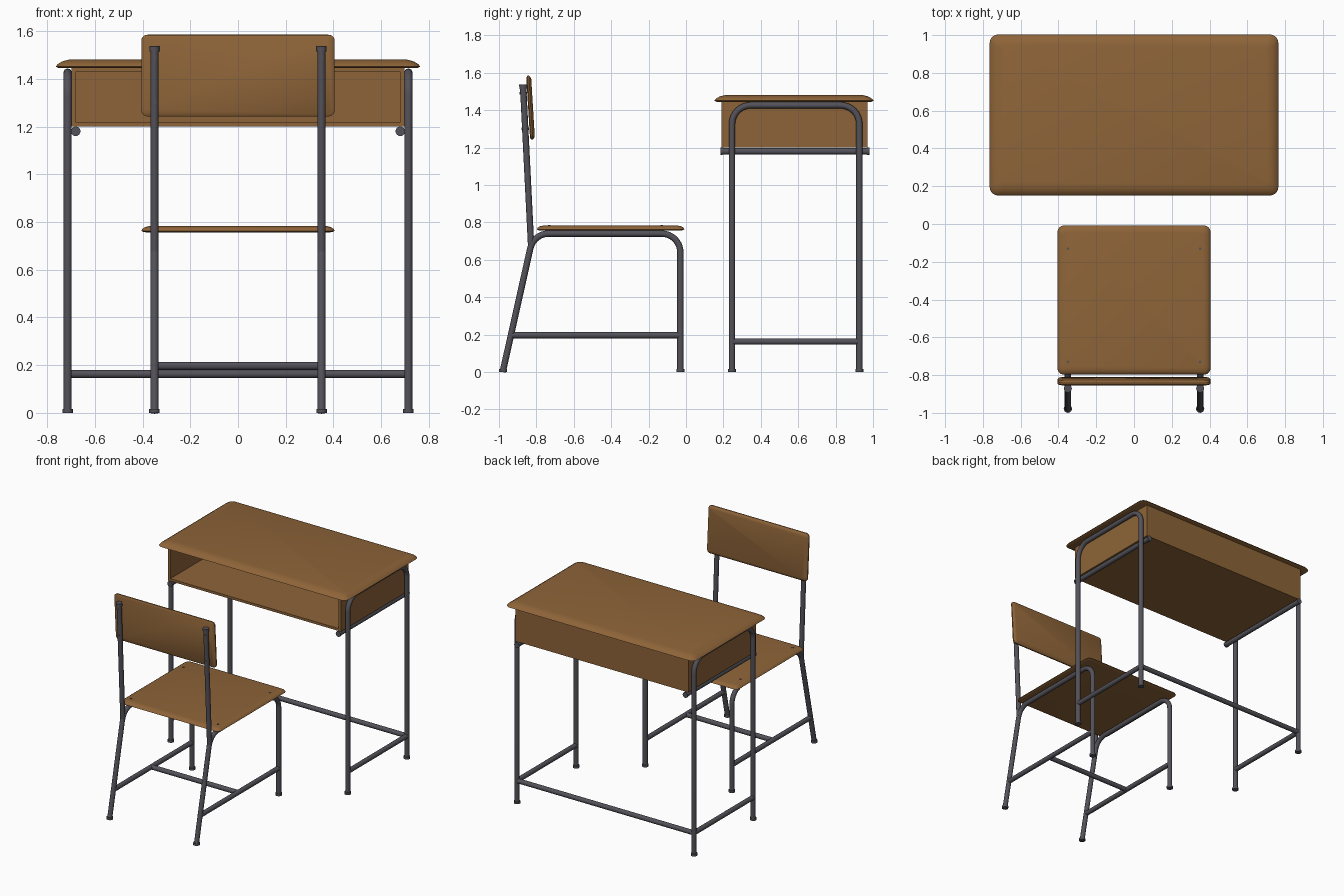
import bpy, bmesh, math
from mathutils import Vector

if "Cube" in bpy.data.objects:
    bpy.data.objects.remove(bpy.data.objects["Cube"])


def material(name, rgb):
    m = bpy.data.materials.new(name)
    m.diffuse_color = (*rgb, 1)
    m.use_nodes = True
    m.node_tree.nodes["Principled BSDF"].inputs["Base Color"].default_value = m.diffuse_color
    return m


WOOD = material("brown wood", (0.27, 0.127, 0.04))
METAL = material("dark grey metal", (0.088, 0.084, 0.1))


def finish(name, bm, mat, angle=40):
    bmesh.ops.recalc_face_normals(bm, faces=bm.faces)
    me = bpy.data.meshes.new(name)
    bm.to_mesh(me)
    bm.free()
    ob = bpy.data.objects.new(name, me)
    bpy.context.collection.objects.link(ob)
    me.materials.append(mat)
    bpy.ops.object.select_all(action='DESELECT')
    ob.select_set(True)
    bpy.context.view_layer.objects.active = ob
    bpy.ops.object.shade_smooth_by_angle(angle=math.radians(angle))
    return ob


def slab(name, w, d, corner, layers):
    """Rounded board, centred in xy; layers are (inset, z) from bottom to top."""
    bm = bmesh.new()
    rings = []
    for inset, z in layers:
        r = max(corner - inset * 0.4, 0.01)
        hx, hy = w / 2 - inset - r, d / 2 - inset - r
        ring = []
        for q, (sx, sy) in enumerate(((1, 1), (-1, 1), (-1, -1), (1, -1))):
            for i in range(7):
                a = math.pi / 2 * (q + i / 6)
                ring.append(bm.verts.new((sx * hx + r * math.cos(a), sy * hy + r * math.sin(a), z)))
        rings.append(ring)
    n = len(rings[0])
    for a, b in zip(rings, rings[1:]):
        for i in range(n):
            bm.faces.new((a[i], a[(i + 1) % n], b[(i + 1) % n], b[i]))
    bm.faces.new(rings[0])
    bm.faces.new(rings[-1])
    return finish(name, bm, WOOD)


def fillet(pts, r):
    """Round the inner corners of a path."""
    pts = [Vector(p) for p in pts]
    out = [pts[0]]
    for a, p, b in zip(pts, pts[1:], pts[2:]):
        u, v = (a - p).normalized(), (b - p).normalized()
        half = u.angle(v) / 2
        t = r / math.tan(half)
        c = p + (u + v).normalized() * (r / math.sin(half))
        s, e = p + u * t - c, p + v * t - c
        for i in range(9):
            out.append(c + s.normalized().slerp(e.normalized(), i / 8) * r)
    return out + [pts[-1]]


def tube(name, pts, r=0.017, sides=16):
    """Sweep a circle along a planar or straight path."""
    pts = [Vector(p) for p in pts]
    bm = bmesh.new()
    side = Vector((1, 0, 0))
    if abs((pts[-1] - pts[0]).normalized().x) > 0.9:
        side = Vector((0, 1, 0))
    dirs = [(b - a).normalized() for a, b in zip(pts, pts[1:])]
    rings = []
    for p, d0, d1 in zip(pts, dirs[:1] + dirs, dirs + dirs[-1:]):
        up = (d0 + d1).normalized().cross(side).normalized()
        rings.append([bm.verts.new(p + r * (side * math.cos(a) + up * math.sin(a)))
                      for a in (2 * math.pi * k / sides for k in range(sides))])
    for a, b in zip(rings, rings[1:]):
        for k in range(sides):
            bm.faces.new((a[k], a[(k + 1) % sides], b[(k + 1) % sides], b[k]))
    bm.faces.new(rings[0])
    bm.faces.new(rings[-1])
    return finish(name, bm, METAL)


# Desk top with a rounded upper edge
top = slab("desk_top", 1.528, 0.852, 0.045,
           [(0.012, 1.445), (0, 1.451), (0.008, 1.461), (0.028, 1.473), (0.055, 1.48)])
top.location.y = 0.577

# Desk box, open at the front
bm = bmesh.new()
bmesh.ops.create_cube(bm, size=1)
for v in bm.verts:
    v.co = (v.co.x * 1.395, 0.58 + v.co.y * 0.78, 1.324 + v.co.z * 0.248)
bm.normal_update()
front = [f for f in bm.faces if f.normal.y < -0.9]
bmesh.ops.inset_region(bm, faces=front, thickness=0.025)
inner = bmesh.ops.extrude_discrete_faces(bm, faces=front)["faces"][0]
bmesh.ops.translate(bm, verts=inner.verts[:], vec=(0, 0.755, 0))
finish("desk_box", bm, WOOD, 30)

# Desk frame
for s, side in ((-1, "left"), (1, "right")):
    x = s * 0.714
    tube(f"{side}_desk_legs", fillet([(x, 0.246, 0.0), (x, 0.246, 1.426), (x, 0.927, 1.426), (x, 0.927, 0.0)], 0.10))
    tube(f"{side}_desk_low_bar", [(x, 0.246, 0.163), (x, 0.927, 0.163)])
    tube(f"{side}_box_rail", [(s * 0.68, 0.19, 1.18), (s * 0.68, 0.975, 1.18)], 0.0175)
    for y in (0.19, 0.975):
        tube(f"{side}_box_rail_cap", [(s * 0.68, y - 0.006, 1.18), (s * 0.68, y + 0.006, 1.18)], 0.02)
    for y in (0.246, 0.927):
        tube(f"{side}_desk_foot", [(x, y, 0), (x, y, 0.016)], 0.022)
tube("desk_cross_bar", [(-0.714, 0.927, 0.163), (0.714, 0.927, 0.163)])

# Chair seat and backrest
seat = slab("seat", 0.81, 0.79, 0.035,
            [(0.025, 0.756), (0.01, 0.758), (0, 0.763), (0.004, 0.771), (0.016, 0.779), (0.035, 0.783)])
seat.location.y = -0.403
rest = slab("backrest", 0.81, 0.342, 0.025,
            [(0.01, 0.0), (0, 0.006), (0, 0.014), (0.006, 0.021), (0.02, 0.026)])
rest.location = (0, -0.844, 1.413)
rest.rotation_euler.x = -math.radians(86.5)

# Chair frame
for s, side in ((-1, "left"), (1, "right")):
    x = s * 0.35
    tube(f"{side}_chair_legs", fillet([(x, -0.03, 0), (x, -0.03, 0.74), (x, -0.815, 0.74), (x, -0.98, 0)], 0.10))
    tube(f"{side}_back_post", [(x, -0.828, 0.67), (x, -0.871, 1.53)])
    tube(f"{side}_post_cap", [(x, -0.87, 1.515), (x, -0.871, 1.537)], 0.021)
    tube(f"{side}_chair_low_bar", [(x, -0.935, 0.197), (x, -0.03, 0.197)])
    for y in (-0.03, -0.978):
        tube(f"{side}_chair_foot", [(x, y, 0), (x, y, 0.016)], 0.022)
    for y in (-0.13, -0.73):
        tube(f"{side}_seat_screw", [(x, y, 0.775), (x, y, 0.786)], 0.007, 10)
    for z, y in ((1.49, -0.869), (1.30, -0.859)):
        tube(f"{side}_back_bolt", [(x, y - 0.02, z), (x, y + 0.02, z)], 0.007, 10)
tube("chair_cross_bar", [(-0.35, -0.5, 0.197), (0.35, -0.5, 0.197)])
